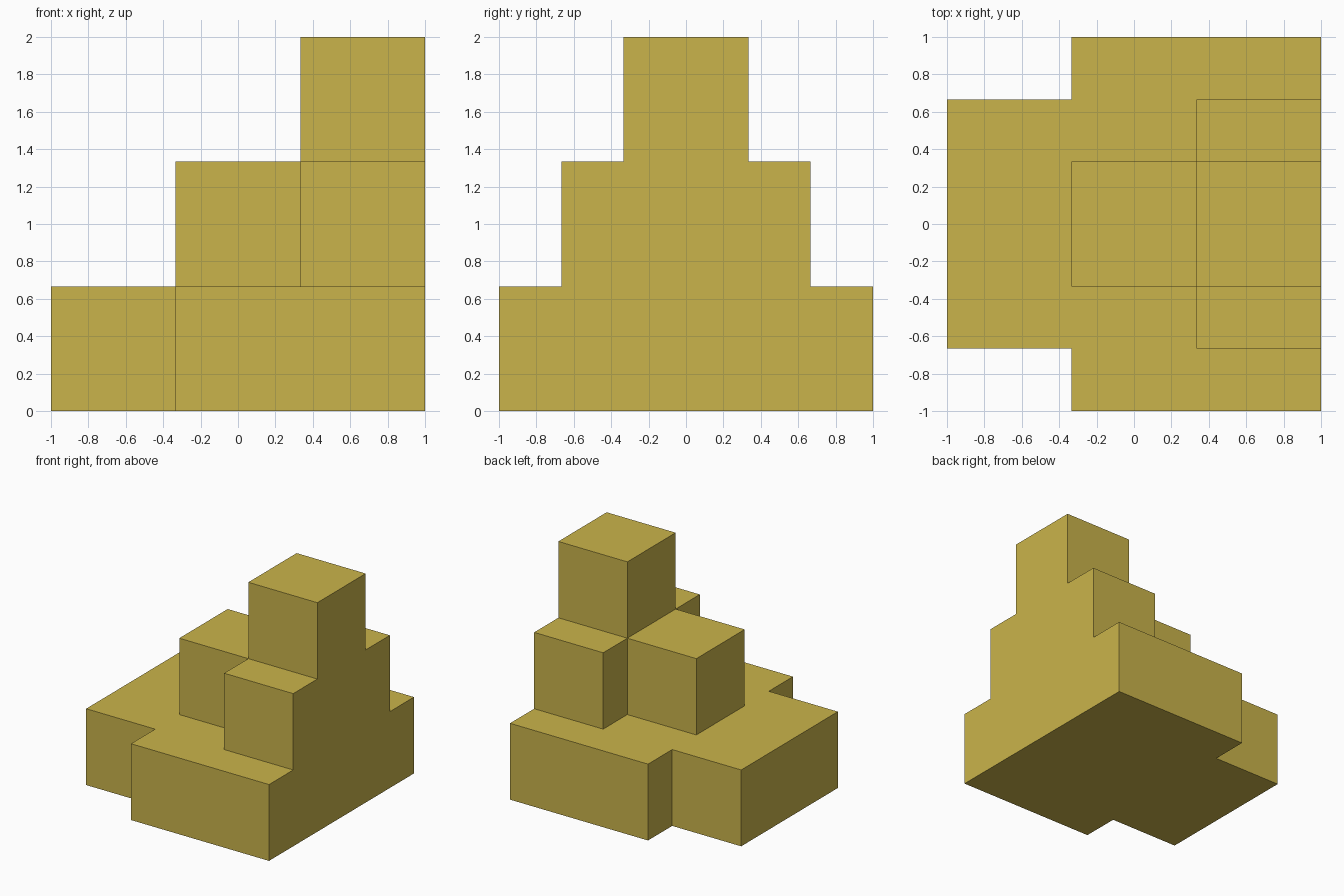
import bpy, bmesh

if "Cube" in bpy.data.objects:
    bpy.data.objects.remove(bpy.data.objects["Cube"])

U = 1 / 3  # module of the stepped block

# Tiers in modules: each is a cross plan made of boxes (x0, x1, half depth)
TIERS = [
    [(-3, 3, 2), (-1, 3, 3)],   # base tier
    [(-1, 3, 1), (1, 3, 2)],    # middle tier
    [(1, 3, 1)],                # top tier
]


def height(i, j):
    """Number of tiers standing on plan cell (i, j)."""
    n = 0
    for boxes in TIERS:
        if any(x0 <= i < x1 and -d <= j < d for x0, x1, d in boxes):
            n += 1
    return n


bm = bmesh.new()


def quad(*pts):
    bm.faces.new([bm.verts.new((x * U, y * U, z * 2 * U)) for x, y, z in pts])


# One closed skin: tops, underside and exposed risers only
for i in range(-3, 3):
    for j in range(-3, 3):
        h = height(i, j)
        if not h:
            continue
        a, b, c, d = (i, j), (i + 1, j), (i + 1, j + 1), (i, j + 1)
        quad(*[(*p, h) for p in (a, b, c, d)])
        quad(*[(*p, 0) for p in (d, c, b, a)])
        for p, q, n in ((a, b, (i, j - 1)), (b, c, (i + 1, j)),
                        (c, d, (i, j + 1)), (d, a, (i - 1, j))):
            for k in range(height(*n), h):
                quad((*p, k), (*q, k), (*q, k + 1), (*p, k + 1))

# Weld cells and merge coplanar faces
bmesh.ops.remove_doubles(bm, verts=bm.verts[:], dist=1e-4)
bmesh.ops.dissolve_limit(bm, angle_limit=0.02, verts=bm.verts[:], edges=bm.edges[:])

mesh = bpy.data.meshes.new("stepped_block")
bm.to_mesh(mesh)
bm.free()

gold = bpy.data.materials.new("mustard gold")
gold.diffuse_color = (0.59, 0.455, 0.07, 1)
gold.use_nodes = True
gold.node_tree.nodes["Principled BSDF"].inputs["Base Color"].default_value = gold.diffuse_color
mesh.materials.append(gold)
bpy.context.collection.objects.link(bpy.data.objects.new("stepped_block", mesh))
